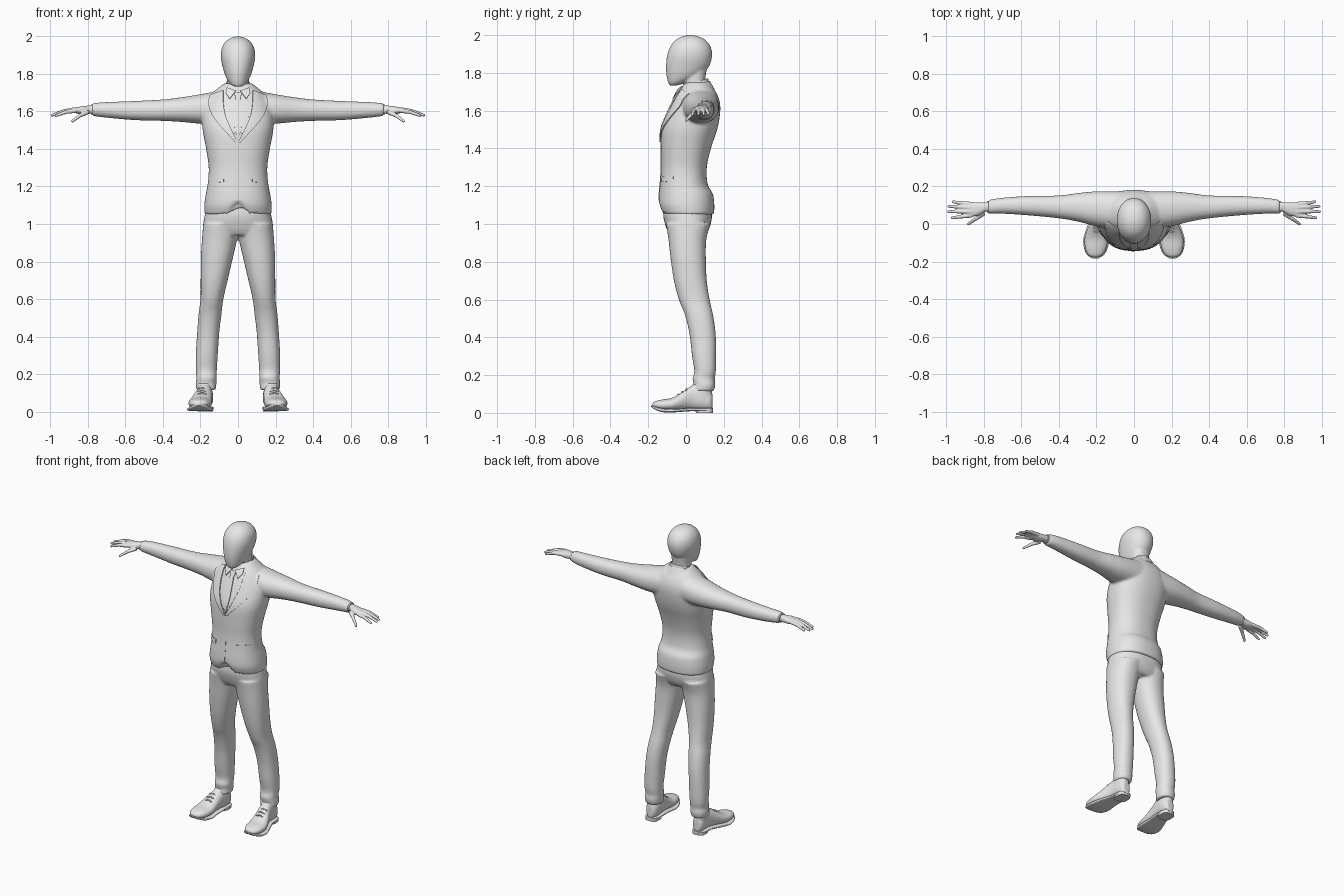
import bpy, bmesh, math
from mathutils import Vector, Matrix
from mathutils.bvhtree import BVHTree

cube = bpy.data.objects.get("Cube")
if cube:
    bpy.data.objects.remove(cube)

grey = bpy.data.materials.new("plain_grey")
grey.use_nodes = True
grey.diffuse_color = (0.8, 0.8, 0.8, 1)
grey.node_tree.nodes["Principled BSDF"].inputs["Base Color"].default_value = (0.8, 0.8, 0.8, 1)


def resample(rows, steps=4):
    """Smooth Catmull-Rom interpolation between section rows."""
    out = []
    last = len(rows) - 1
    for i in range(last):
        a, b, c, d = (rows[max(0, min(last, i + k))] for k in (-1, 0, 1, 2))
        for s in range(steps):
            t = s / steps
            out.append([q + t / 2 * (r - p + t * (2 * p - 5 * q + 4 * r - w + t * (3 * (q - r) + w - p)))
                        for p, q, r, w in zip(a, b, c, d)])
    return out + [list(rows[last])]


def loft(bm, rows, axis, power=2.3, side=1, count=40):
    """Skin superellipse sections (position, low, high, low, high) along an axis."""
    rings = []
    for t, a0, a1, b0, b1 in resample(rows):
        ring = []
        for k in range(count):
            ang = math.tau * k / count
            c, s = math.cos(ang), math.sin(ang)
            a = (a0 + a1) / 2 + (a1 - a0) / 2 * math.copysign(abs(c) ** (2 / power), c)
            b = (b0 + b1) / 2 + (b1 - b0) / 2 * math.copysign(abs(s) ** (2 / power), s)
            x, y, z = {"x": (t, a, b), "y": (a, t, b), "z": (a, b, t)}[axis]
            ring.append(bm.verts.new((x * side, y, z)))
        rings.append(ring)
    for lower, upper in zip(rings, rings[1:]):
        for k in range(count):
            j = (k + 1) % count
            bm.faces.new((lower[k], lower[j], upper[j], upper[k]))
    bm.faces.new(rings[0])
    bm.faces.new(rings[-1])
    return [v for ring in rings for v in ring]


def finish(name, bm, side=1, voxel=0, smooth=4):
    """Turn a bmesh into an object, optionally fused into one skin."""
    for v in bm.verts:
        v.co.x *= side
    bmesh.ops.recalc_face_normals(bm, faces=bm.faces)
    for f in bm.faces:
        f.smooth = True
    mesh = bpy.data.meshes.new(name)
    bm.to_mesh(mesh)
    bm.free()
    mesh.set_sharp_from_angle(angle=math.radians(40))
    mesh.materials.append(grey)
    obj = bpy.data.objects.new(name, mesh)
    bpy.context.collection.objects.link(obj)
    if voxel:
        fuse = obj.modifiers.new("fuse", "REMESH")
        fuse.mode, fuse.voxel_size, fuse.use_smooth_shade = "VOXEL", voxel, True
        relax = obj.modifiers.new("relax", "SMOOTH")
        relax.factor, relax.iterations = 0.5, smooth
    return obj


def sheet(name, grid, thick=0.006):
    """Thin solid sheet through a grid of points."""
    bm = bmesh.new()
    verts = [[bm.verts.new(p) for p in row] for row in grid]
    for r, q in zip(verts, verts[1:]):
        for k in range(len(r) - 1):
            bm.faces.new((r[k], r[k + 1], q[k + 1], q[k]))
    bmesh.ops.recalc_face_normals(bm, faces=bm.faces)
    bmesh.ops.solidify(bm, geom=bm.faces[:], thickness=thick)
    return finish(name, bm)


def surface_of(obj):
    bpy.context.view_layer.update()
    return BVHTree.FromObject(obj, bpy.context.evaluated_depsgraph_get())


def applique(name, tree, edge_a, edge_b, lift, side=1, facing=-1, cols=8):
    """Sheet between two (x, z) edges, laid on a garment from the front or back."""
    grid = []
    for a, b in zip(resample(edge_a, 6), resample(edge_b, 6)):
        row = []
        for k in range(cols + 1):
            x, z = Vector(a).lerp(Vector(b), k / cols)
            start = Vector((x * side, facing, z))
            hit = tree.ray_cast(start, Vector((0, -facing, 0)))[0] or tree.find_nearest(start)[0]
            row.append((x * side, hit.y + facing * lift, z))
        grid.append(row)
    return sheet(name, grid)


# Head and neck
bm = bmesh.new()
loft(bm, [(1.733, -.018, .018, -.085, -.05), (1.745, -.04, .04, -.093, -.01),
          (1.78, -.063, .063, -.102, .07), (1.83, -.08, .08, -.106, .12),
          (1.89, -.092, .092, -.1, .138), (1.94, -.086, .086, -.083, .13),
          (1.975, -.064, .064, -.053, .102), (1.993, -.036, .036, -.02, .066),
          (2.0, -.008, .008, .01, .03)], "z", 2.1)
loft(bm, [(1.66, -.06, .06, 0, .1), (1.75, -.058, .058, -.01, .1), (1.82, -.06, .06, -.01, .11)], "z")
finish("head", bm, voxel=.006)

# Jacket: torso and sleeves fused
bm = bmesh.new()
torso = loft(bm, [(1.05, -.178, .178, -.125, .148), (1.1, -.18, .18, -.143, .15),
                  (1.16, -.172, .172, -.143, .142), (1.21, -.162, .162, -.138, .115),
                  (1.3, -.156, .156, -.132, .11), (1.4, -.17, .17, -.133, .132),
                  (1.5, -.188, .188, -.128, .165), (1.58, -.19, .19, -.098, .18),
                  (1.64, -.175, .175, -.07, .18), (1.69, -.145, .145, -.045, .163),
                  (1.73, -.1, .1, -.02, .135), (1.75, -.075, .075, 0, .11)], "z", 2.3, count=64)
for v in torso:
    if v.co.y < 0:
        v.co.z += .06 * math.exp(-(v.co.x / .035) ** 2) * max(0, 1 - (v.co.z - 1.05) / .08)
for side in (1, -1):
    loft(bm, [(.08, -.03, .175, 1.53, 1.715), (.2, -.012, .174, 1.535, 1.692),
              (.3, .013, .165, 1.544, 1.676), (.4, .03, .152, 1.55, 1.664),
              (.55, .045, .15, 1.554, 1.656), (.7, .055, .14, 1.567, 1.65),
              (.776, .055, .128, 1.576, 1.644)], "x", 2.2, side)
jacket = finish("jacket", bm, voxel=.008)

# Trousers: hips and legs fused
bm = bmesh.new()
loft(bm, [(.94, -.16, .16, -.085, .1), (.98, -.186, .186, -.105, .125),
          (1.05, -.177, .177, -.121, .137), (1.13, -.16, .16, -.11, .11)], "z")
for side in (1, -1):
    loft(bm, [(.115, .118, .222, .032, .148), (.15, .115, .226, .04, .155),
              (.18, .113, .222, .034, .152), (.22, .113, .225, .044, .158),
              (.3, .108, .225, .032, .16), (.42, .1, .218, .018, .157),
              (.52, .088, .21, -.006, .143), (.6, .078, .2, -.038, .125),
              (.7, .055, .199, -.064, .11), (.82, .027, .198, -.082, .105),
              (.92, .004, .192, -.093, .108), (1.0, -.01, .186, -.105, .13)], "z", 2.2, side)
trousers = finish("trousers", bm, voxel=.008)

# Shirt front, tie, placket and collar on the jacket
chest = surface_of(jacket)
applique("shirt_front", chest, [(-.075, 1.7), (-.06, 1.58), (-.004, 1.45)],
         [(.075, 1.7), (.06, 1.58), (.004, 1.45)], .002)
applique("tie", chest, [(-.012, 1.665), (-.02, 1.54), (-.002, 1.45)],
         [(.012, 1.665), (.02, 1.54), (.002, 1.45)], .009)
applique("tie_knot", chest, [(-.021, 1.705), (-.012, 1.662)], [(.021, 1.705), (.012, 1.662)], .014)
applique("front_closure", chest, [(-.014, 1.45), (-.014, 1.3), (-.012, 1.125)],
         [(.004, 1.45), (.004, 1.3), (.002, 1.125)], .002)
seat = surface_of(trousers)
for label, side in (("left", 1), ("right", -1)):
    applique(label + "_lapel", chest, [(.08, 1.715), (.078, 1.64), (.06, 1.56), (0, 1.435)],
             [(.15, 1.69), (.158, 1.64), (.125, 1.56), (.014, 1.435)], .009, side)
    applique(label + "_shirt_collar_wing", chest, [(.012, 1.712), (.045, 1.668)],
             [(.062, 1.73), (.066, 1.7)], .014, side)
    applique(label + "_pocket_flap", chest, [(.075, 1.25), (.078, 1.222)],
             [(.148, 1.252), (.15, 1.225)], .005, side)
    applique(label + "_back_pocket", seat, [(.05, 1.03), (.055, .94), (.09, .92)],
             [(.145, 1.03), (.14, .94), (.1, .92)], 0, side, 1)


def neck_collar(name, reach, sections):
    """Folded band around the neck, dropping toward the front."""
    grid = []
    for k in range(37):
        ang = math.radians(reach * (k / 18 - 1))
        drop = (1 - math.cos(ang)) / 2
        grid.append([(rx * math.sin(ang), .052 + ry * math.cos(ang), z - fall * drop)
                     for rx, ry, z, fall in sections])
    return sheet(name, grid)


neck_collar("shirt_collar", 168, [(.062, .062, 1.72, .03), (.064, .065, 1.772, .04), (.073, .073, 1.735, .03)])
neck_collar("jacket_collar", 138, [(.076, .07, 1.72, .02), (.079, .074, 1.758, .04), (.112, .1, 1.712, .02)])

# Hands: palm, fingers and thumb fused; tips given as x, y, z
fingers = [((.86, .105, 1.607), (.965, .118, 1.585)), ((.87, .088, 1.61), (.988, .094, 1.582)),
           ((.87, .067, 1.61), (.991, .066, 1.58)), ((.865, .047, 1.605), (.97, .033, 1.578)),
           ((.8, .058, 1.598), (.884, .0, 1.548))]
for label, side in (("left", 1), ("right", -1)):
    bm = bmesh.new()
    loft(bm, [(.75, .065, .118, 1.588, 1.635), (.79, .066, .116, 1.588, 1.632),
              (.83, .045, .116, 1.584, 1.628), (.875, .04, .115, 1.594, 1.62),
              (.885, .05, .108, 1.6, 1.616)], "x")
    for root, tip in fingers:
        a, b = Vector(root), Vector(tip)
        bend = a.lerp(b, .5) + Vector((0, 0, .006))
        for p, q, r, e in ((a, bend, .013, .0105), (bend, b, .0105, .0075)):
            turn = (q - p).to_track_quat("Z", "Y").to_matrix().to_4x4()
            bmesh.ops.create_cone(bm, cap_ends=True, segments=12, radius1=r, radius2=e,
                                  depth=(q - p).length, matrix=Matrix.Translation((p + q) / 2) @ turn)
            bmesh.ops.create_uvsphere(bm, u_segments=12, v_segments=8, radius=e, matrix=Matrix.Translation(q))
    finish(label + "_hand", bm, side, .004, 2)

    # Shirt cuff
    bm = bmesh.new()
    loft(bm, [(.76, .06, .123, 1.582, 1.639), (.784, .061, .122, 1.583, 1.638)], "x")
    finish(label + "_shirt_cuff", bm, side)

    # Shoe upper with ankle opening
    bm = bmesh.new()
    loft(bm, [(-.178, .19, .222, .03, .05), (-.165, .166, .246, .024, .061),
              (-.13, .147, .261, .014, .07), (-.08, .138, .264, .012, .078),
              (-.04, .138, .253, .014, .097), (0, .138, .236, .016, .125),
              (.04, .135, .222, .016, .145), (.09, .132, .216, .014, .135),
              (.125, .139, .21, .014, .12), (.14, .155, .195, .02, .1)], "y", 2.2)
    loft(bm, [(.06, .138, .217, .01, .137), (.15, .138, .217, .035, .14)], "z")
    finish(label + "_shoe", bm, side, .006, 3)

    # Sole and heel
    bm = bmesh.new()
    loft(bm, [(-.184, .19, .222, .032, .04), (-.165, .161, .25, .018, .034),
              (-.13, .141, .266, .005, .025), (-.08, .131, .27, .002, .021),
              (-.02, .134, .252, .006, .024), (.05, .131, .226, .01, .027),
              (.12, .134, .216, .01, .027), (.144, .155, .195, .012, .026)], "y", 4)
    loft(bm, [(0, .133, .217, .052, .142), (.022, .132, .218, .05, .144)], "z", 3)
    finish(label + "_sole", bm, side)

    # Laces
    bm = bmesh.new()
    for k in range(3):
        y, z = -.042 + .022 * k, .099 + .013 * k
        loft(bm, [(.168, y - .004, y + .004, z - .012, z - .002),
                  (.192 - .002 * k, y - .004, y + .004, z - .004, z + .005),
                  (.215, y - .004, y + .004, z - .012, z - .002)], "x", count=10)
    finish(label + "_laces", bm, side)
